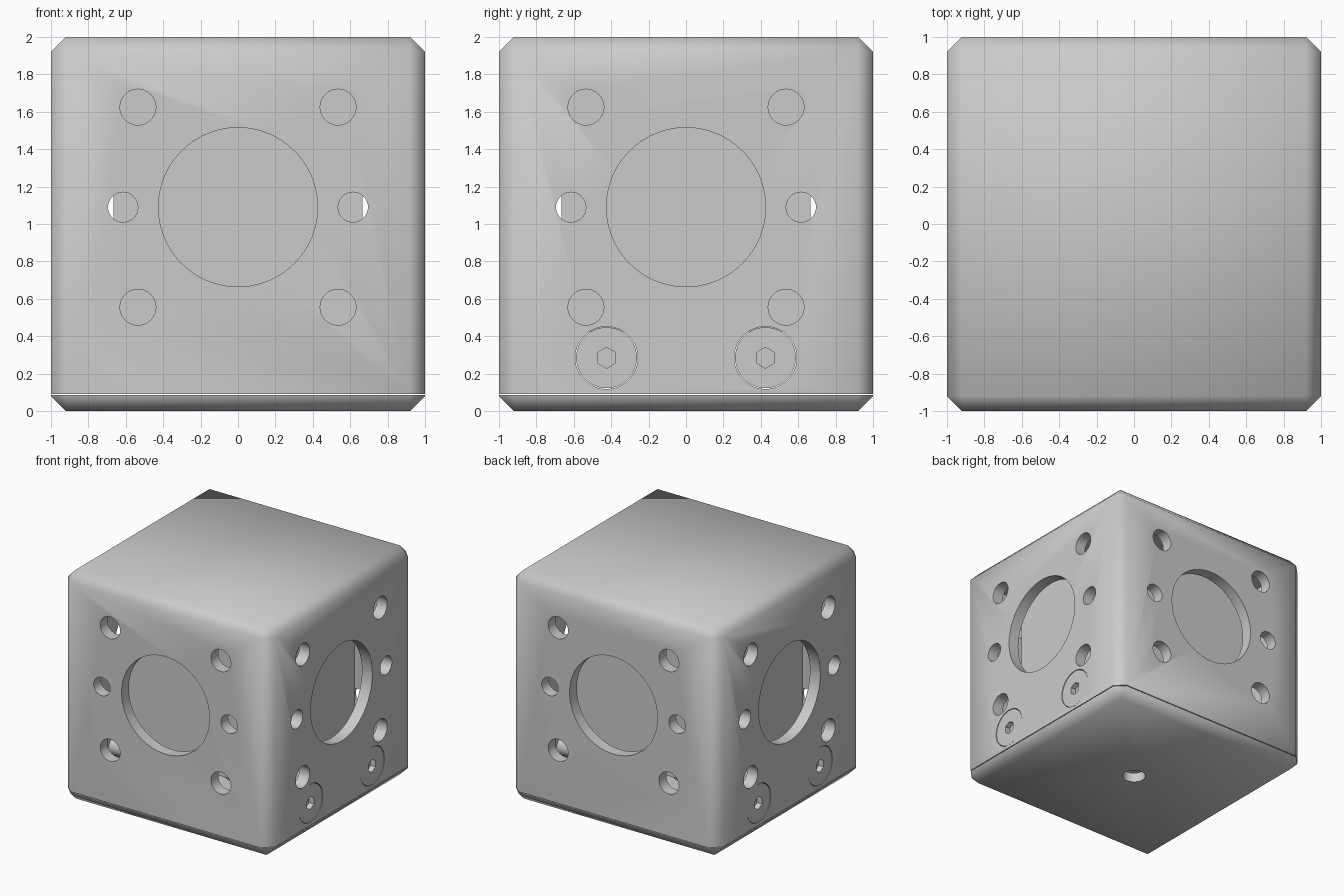
import bpy, bmesh
from math import pi
from mathutils import Matrix, Vector

if "Cube" in bpy.data.objects:
    bpy.data.objects.remove(bpy.data.objects["Cube"])

MID = 1.09  # height of the main opening


def to_object(bm, name):
    bmesh.ops.recalc_face_normals(bm, faces=bm.faces[:])
    me = bpy.data.meshes.new(name)
    bm.to_mesh(me)
    bm.free()
    ob = bpy.data.objects.new(name, me)
    bpy.context.collection.objects.link(ob)
    return ob


def add_box(bm, lo, hi):
    lo, hi = Vector(lo), Vector(hi)
    m = Matrix.Translation((lo + hi) / 2) @ Matrix.Diagonal((*(hi - lo), 1))
    return bmesh.ops.create_cube(bm, size=1, matrix=m)['verts']


def add_cyl(bm, axis, centre, r, depth, seg=32):
    rot = {'X': Matrix.Rotation(pi / 2, 4, 'Y'),
           'Y': Matrix.Rotation(pi / 2, 4, 'X'),
           'Z': Matrix.Identity(4)}[axis]
    bmesh.ops.create_cone(bm, cap_ends=True, segments=seg, radius1=r, radius2=r,
                          depth=depth, matrix=Matrix.Translation(centre) @ rot)


def cut(ob, bm):
    cutter = to_object(bm, 'cutter')
    cutter.hide_render = True
    mod = ob.modifiers.new('cut', 'BOOLEAN')
    mod.operation, mod.solver, mod.object = 'DIFFERENCE', 'EXACT', cutter
    bpy.context.view_layer.objects.active = ob
    bpy.ops.object.modifier_apply(modifier=mod.name)
    bpy.data.objects.remove(cutter, do_unlink=True)


def smooth(ob, angle):
    bpy.ops.object.select_all(action='DESELECT')
    ob.select_set(True)
    bpy.context.view_layer.objects.active = ob
    bpy.ops.object.shade_smooth_by_angle(angle=angle)


def chamfered_slice(name, z, keep_above):
    # one slice of the chamfered outer cube, closed at the cut
    bm = bmesh.new()
    add_box(bm, (-1, -1, 0), (1, 1, 2))
    bmesh.ops.bevel(bm, geom=bm.edges[:], offset=0.08, segments=1, affect='EDGES')
    res = bmesh.ops.bisect_plane(bm, geom=bm.verts[:] + bm.edges[:] + bm.faces[:],
                                 plane_co=(0, 0, z), plane_no=(0, 0, 1),
                                 clear_inner=keep_above, clear_outer=not keep_above)
    edges = [g for g in res['geom_cut'] if isinstance(g, bmesh.types.BMEdge)]
    bmesh.ops.edgenet_fill(bm, edges=edges)
    return to_object(bm, name)


# Hollow housing, open underneath
housing = chamfered_slice('housing', 0.092, True)
bm = bmesh.new()
add_box(bm, (-0.9, -0.9, -0.2), (0.9, 0.9, 1.9))
cut(housing, bm)

# Openings through opposite walls, with bolt recesses on the left and right
for axis in 'XY':
    bm = bmesh.new()

    def hole(u, z, r, seg=32):
        add_cyl(bm, axis, (0, u, z) if axis == 'X' else (u, 0, z), r, 3, seg)
    hole(0, MID, 0.425, 96)
    for s in (-1, 1):
        hole(s * 0.615, MID, 0.08)
        for dz in (-0.535, 0.535):
            hole(s * 0.535, MID + dz, 0.096)
        if axis == 'X':
            hole(s * 0.425, 0.285, 0.167, 48)
    cut(housing, bm)
smooth(housing, pi / 3)

# Base plate with a central hole
base = chamfered_slice('base_plate', 0.085, False)
bm = bmesh.new()
add_cyl(bm, 'Z', (0, 0, 0), 0.095, 1)
cut(base, bm)
smooth(base, pi / 3)

# Inner block seen behind the openings
bm = bmesh.new()
add_box(bm, (-0.665, -0.665, MID - 0.665), (0.665, 0.665, MID + 0.665))
to_object(bm, 'inner_block')

# Flush bolts with hexagonal sockets
for sx in (-1, 1):
    for sy in (-1, 1):
        y, z = sy * 0.425, 0.285
        bm = bmesh.new()
        add_cyl(bm, 'X', (sx * 0.947, y, z), 0.163, 0.1, 48)
        bolt = to_object(bm, 'bolt_head')
        bm = bmesh.new()
        add_cyl(bm, 'X', (sx, y, z), 0.056, 0.1, 6)
        bmesh.ops.rotate(bm, verts=bm.verts[:], cent=(sx, y, z),
                         matrix=Matrix.Rotation(pi / 2, 3, 'X'))
        cut(bolt, bm)
        smooth(bolt, pi / 6)
        bm = bmesh.new()
        add_cyl(bm, 'X', (sx * 0.8, y, z), 0.08, 0.2, 24)
        smooth(to_object(bm, 'bolt_shank'), pi / 6)
